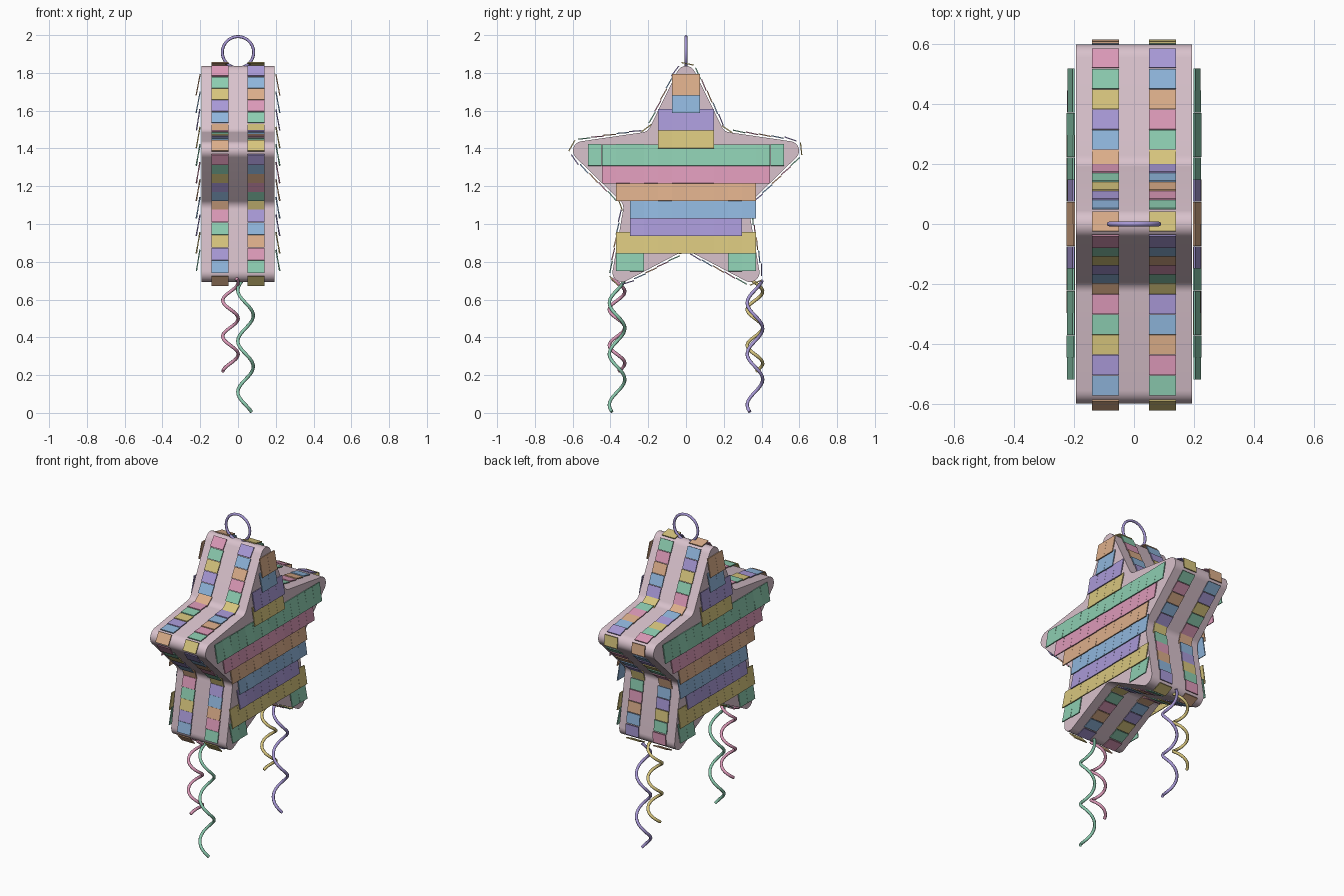
import bpy, bmesh, math, random
from mathutils import Vector, Matrix

if "Cube" in bpy.data.objects:
    bpy.data.objects.remove(bpy.data.objects["Cube"])

random.seed(4)
CZ, R_OUT, R_IN, HALF = 1.21, 0.69, 0.345, 0.193


def material(name, srgb):
    m = bpy.data.materials.new(name)
    lin = [c / 12.92 if c <= 0.04045 else ((c + 0.055) / 1.055) ** 2.4 for c in srgb]
    m.diffuse_color = (*lin, 1)
    m.use_nodes = True
    m.node_tree.nodes["Principled BSDF"].inputs["Base Color"].default_value = m.diffuse_color
    return m


BODY = material("pale_pink_paper", (0.85, 0.76, 0.80))
PAPER = [material("orange_paper", (0.86, 0.68, 0.54)),
         material("pink_paper", (0.86, 0.60, 0.72)),
         material("green_paper", (0.55, 0.80, 0.69)),
         material("yellow_paper", (0.84, 0.77, 0.49)),
         material("purple_paper", (0.66, 0.60, 0.84)),
         material("blue_paper", (0.56, 0.71, 0.86))]
ORANGE, PINK, GREEN, YELLOW, PURPLE, BLUE = range(6)


def mesh_object(name, bm, mats):
    bmesh.ops.recalc_face_normals(bm, faces=bm.faces)
    me = bpy.data.meshes.new(name)
    bm.to_mesh(me)
    bm.free()
    for m in mats:
        me.materials.append(m)
    ob = bpy.data.objects.new(name, me)
    bpy.context.collection.objects.link(ob)
    return ob


def smooth(ob, angle):
    bpy.ops.object.select_all(action='DESELECT')
    ob.select_set(True)
    bpy.context.view_layer.objects.active = ob
    bpy.ops.object.shade_smooth_by_angle(angle=math.radians(angle))


def add_tile(bm, matrix, size, colour):
    """Thin paper tile."""
    geo = bmesh.ops.create_cube(bm, size=1, matrix=matrix @ Matrix.Diagonal((*size, 1)))
    for f in {f for v in geo["verts"] for f in v.link_faces}:
        f.material_index = colour


def fillet(points, radius, steps=8):
    """Round every corner of a closed 2D outline."""
    out = []
    for i, p in enumerate(points):
        a = (points[i - 1] - p).normalized()
        b = (points[(i + 1) % len(points)] - p).normalized()
        half = a.angle(b) / 2
        centre = p + (a + b).normalized() * radius / math.sin(half)
        start = p + a * radius / math.tan(half) - centre
        end = p + b * radius / math.tan(half) - centre
        sweep = math.pi - 2 * half
        for k in range(steps + 1):
            t = k / steps
            v = (start * math.sin((1 - t) * sweep) + end * math.sin(t * sweep)) / math.sin(sweep)
            out.append(centre + v)
    return out


# Star outline in the (y, z) plane, running from the top tip towards -y
corners = []
for i in range(10):
    a = math.pi / 2 + i * math.pi / 5
    r = R_IN if i % 2 else R_OUT
    corners.append(Vector((r * math.cos(a), CZ + r * math.sin(a))))
outline = fillet(corners, 0.05)

# Star body
bm = bmesh.new()
face = bm.faces.new([bm.verts.new((-HALF, p.x, p.y)) for p in outline])
ext = bmesh.ops.extrude_face_region(bm, geom=[face])
bmesh.ops.translate(bm, vec=(2 * HALF, 0, 0),
                    verts=[g for g in ext["geom"] if isinstance(g, bmesh.types.BMVert)])
smooth(mesh_object("star_body", bm, [BODY]), 35)

# Arc-length lookup along the outline, starting at the middle of the top tip
loop = outline[4:] + outline[:5]
dist = [0.0]
for p, q in zip(loop, loop[1:]):
    dist.append(dist[-1] + (q - p).length)


def along(s):
    s %= dist[-1]
    for i in range(len(loop) - 1):
        if s <= dist[i + 1]:
            return loop[i].lerp(loop[i + 1], (s - dist[i]) / (dist[i + 1] - dist[i]))
    return loop[-1]


# Two columns of paper tiles around the rim
COUNT = 60
pitch = dist[-1] / COUNT
for name, x, shift in (("rim_tiles_left", -0.095, 0), ("rim_tiles_right", 0.095, 3)):
    bm = bmesh.new()
    for k in range(COUNT):
        s = (k - 0.1) * pitch
        p = along(s)
        d = (along(s + pitch / 2) - along(s - pitch / 2)).normalized()
        t, n = Vector((0, d.x, d.y)), Vector((0, d.y, -d.x))
        pos = Vector((x, p.x, p.y)) + n * 0.012
        m = Matrix((Vector((1, 0, 0)), t, n)).transposed().to_4x4()
        m = Matrix.Translation(pos) @ m @ Matrix.Rotation(math.radians(4), 4, 'X')
        add_tile(bm, m, (0.09, pitch * 0.97, 0.006), (k + shift) % 6)
    mesh_object(name, bm, PAPER)

# Shingled paper rows on both flat faces: colour, first and last tile column, bottom up
STEP, ROW = 0.0743, 0.093
rows = [(GREEN, -5, 5), (YELLOW, -5, 5), (PURPLE, -4, 4), (BLUE, -4, 5), (ORANGE, -5, 5),
        (PINK, -6, 6), (GREEN, -7, 7), (YELLOW, -2, 2), (PURPLE, -2, 2), (BLUE, -1, 1),
        (ORANGE, -1, 1)]
for name, side in (("face_tiles_left", -1), ("face_tiles_right", 1)):
    bm = bmesh.new()
    for r, (colour, first, last) in enumerate(rows):
        for c in range(first, last):
            if r == 0 and -3 <= c < 3:      # gap between the two lower points
                continue
            tilt = math.radians(10 + random.uniform(-1.5, 1.5))
            pos = (side * 0.211, (c + 0.5) * STEP, 0.75 + r * ROW + 0.057)
            m = Matrix.Translation(pos) @ Matrix.Rotation(-side * tilt, 4, 'Y')
            add_tile(bm, m, (0.006, STEP * 0.99, 0.115), colour)
    mesh_object(name, bm, PAPER)

# Hanging ring
bpy.ops.mesh.primitive_torus_add(major_radius=0.083, minor_radius=0.008, major_segments=40,
                                 minor_segments=8, location=(0, 0, 1.909),
                                 rotation=(math.pi / 2, 0, 0))
ring = bpy.context.object
ring.name = "hanging_ring"
ring.data.materials.append(PAPER[PURPLE])
smooth(ring, 60)


def streamer(name, colour, x, y, top, bottom, period, z0, sign):
    """Curled ribbon hanging from a lower point."""
    pts = []
    for i in range(61):
        z = top + (bottom - top) * i / 60
        a = 2 * math.pi * (z0 - z) / period
        pts.append((x + sign * 0.041 * math.cos(a), y + sign * 0.041 * math.sin(a), z))
    cu = bpy.data.curves.new(name, 'CURVE')
    cu.dimensions = '3D'
    cu.bevel_depth, cu.bevel_resolution, cu.use_fill_caps = 0.009, 2, True
    sp = cu.splines.new('POLY')
    sp.points.add(len(pts) - 1)
    for p, co in zip(sp.points, pts):
        p.co = (*co, 1)
    ob = bpy.data.objects.new(name, cu)
    bpy.context.collection.objects.link(ob)
    cu.materials.append(PAPER[colour])
    bpy.ops.object.select_all(action='DESELECT')
    ob.select_set(True)
    bpy.context.view_layer.objects.active = ob
    bpy.ops.object.convert(target='MESH')
    smooth(bpy.context.object, 60)


for end, y, long_col, short_col in (("front", -0.365, GREEN, PINK), ("back", 0.365, PURPLE, YELLOW)):
    streamer(end + "_long_streamer", long_col, 0.04, y, 0.70, 0.006, 0.27, 0.65, -1)
    streamer(end + "_short_streamer", short_col, -0.04, y, 0.71, 0.22, 0.19, 0.69, 1)
